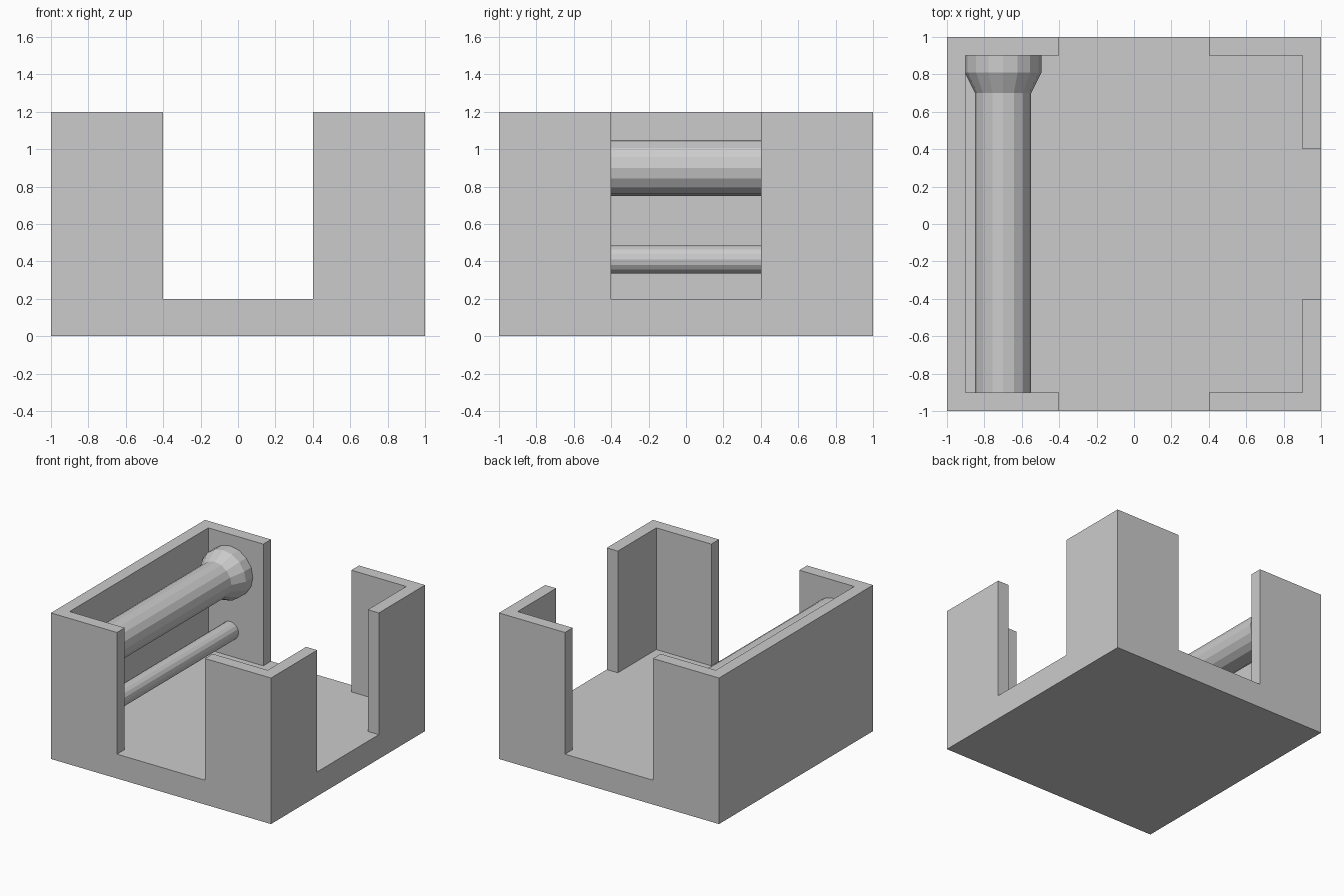
import bpy
import bmesh
from math import sin, cos, tau

default = bpy.data.objects.get("Cube")
if default:
    bpy.data.objects.remove(default, do_unlink=True)

# One plain grey for everything
grey = bpy.data.materials.new("plain grey")
grey.use_nodes = True
grey.diffuse_color = (0.6, 0.6, 0.6, 1)
grey.node_tree.nodes["Principled BSDF"].inputs["Base Color"].default_value = (0.6, 0.6, 0.6, 1)


def add_object(name, bm):
    bmesh.ops.recalc_face_normals(bm, faces=bm.faces)
    mesh = bpy.data.meshes.new(name)
    bm.to_mesh(mesh)
    bm.free()
    mesh.materials.append(grey)
    obj = bpy.data.objects.new(name, mesh)
    bpy.context.collection.objects.link(obj)
    return obj


def box(name, low, high):
    bm = bmesh.new()
    bmesh.ops.create_cube(bm, size=1)
    for v in bm.verts:
        v.co = [a + (c + 0.5) * (b - a) for a, b, c in zip(low, high, v.co)]
    return add_object(name, bm)


def lathe(name, x, z, profile, sides=16):
    """Turn (y, radius) points around an axis running front to back."""
    bm = bmesh.new()
    rings = []
    for y, r in profile:
        angles = [tau * i / sides for i in range(sides)]
        rings.append([bm.verts.new((x + r * cos(a), y, z + r * sin(a))) for a in angles])
    for near, far in zip(rings, rings[1:]):
        for i in range(sides):
            j = (i + 1) % sides
            bm.faces.new((near[i], near[j], far[j], far[i]))
    bm.faces.new(rings[0])
    bm.faces.new(rings[-1])
    return add_object(name, bm)


# Open tray: solid block with the inside and wall openings cut away
half, inner, gap, floor, top, over = 1.0, 0.9, 0.4, 0.2, 1.2, 1.5
tray = box("tray", (-half, -half, 0), (half, half, top))
cutters = [
    box("inside_cutter", (-inner, -inner, floor), (inner, inner, over)),
    box("front_back_opening_cutter", (-gap, -over, floor), (gap, over, over)),
    box("left_opening_cutter", (0, -gap, floor), (over, gap, over)),
]
bpy.context.view_layer.objects.active = tray
for cutter in cutters:
    cutter.hide_render = True
    cut = tray.modifiers.new(cutter.name, "BOOLEAN")
    cut.operation = "DIFFERENCE"
    cut.solver = "EXACT"
    cut.object = cutter
    bpy.ops.object.modifier_apply(modifier=cut.name)
    bpy.data.objects.remove(cutter, do_unlink=True)

# Upper roller with flared rear end, and thin lower rod
lathe("upper_roller", -0.7, 0.9, [(-0.9, 0.15), (0.7, 0.15), (0.81, 0.205), (0.9, 0.205)])
lathe("lower_rod", -0.7, 0.41, [(-0.9, 0.075), (0.9, 0.075)])
